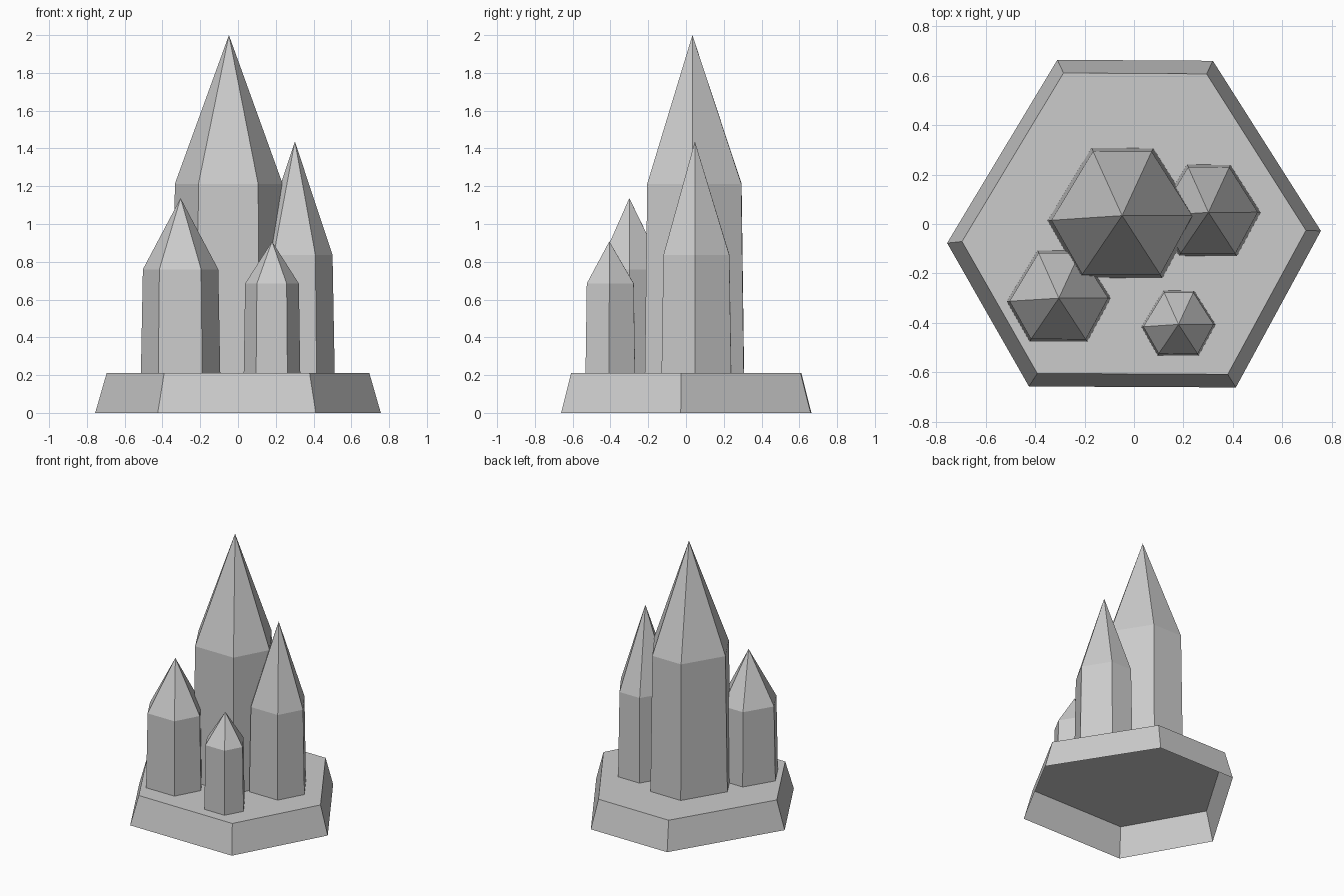
import bpy, bmesh

if "Cube" in bpy.data.objects:
    bpy.data.objects.remove(bpy.data.objects["Cube"])

# Shared slightly irregular hexagon outline, at base size
HEX = [(0.756, -0.028), (0.319, 0.66), (-0.31, 0.664),
       (-0.756, -0.077), (-0.425, -0.657), (0.412, -0.661)]


def hex_shell(name, centre, rings, apex=None):
    """Loft scaled hexagon rings (scale, z), open below, flat or pointed on top."""
    bm = bmesh.new()
    loops = [[bm.verts.new((centre[0] + x * s, centre[1] + y * s, z))
              for x, y in HEX] for s, z in rings]
    for low, high in zip(loops, loops[1:]):
        for i in range(6):
            j = (i + 1) % 6
            bm.faces.new((low[i], low[j], high[j], high[i]))
    if apex:
        tip = bm.verts.new(apex)
        for i in range(6):
            bm.faces.new((loops[-1][i], loops[-1][(i + 1) % 6], tip))
    else:
        bm.faces.new(loops[-1])
    mesh = bpy.data.meshes.new(name)
    bm.to_mesh(mesh)
    bm.free()
    obj = bpy.data.objects.new(name, mesh)
    bpy.context.collection.objects.link(obj)
    return obj


# Hollow tapered plinth
hex_shell("base", (0, 0), [(1.0, 0.0), (0.92, 0.21)])

# Crystals: name, centre, bottom scale, shoulder scale, shoulder z, tip
crystals = [
    ("main_crystal", (-0.049, 0.044), 0.397, 0.377, 1.213, (-0.048, 0.034, 2.0)),
    ("right_crystal", (0.301, 0.055), 0.279, 0.264, 0.836, (0.301, 0.047, 1.437)),
    ("left_crystal", (-0.304, -0.292), 0.278, 0.264, 0.76, (-0.304, -0.30, 1.137)),
    ("small_crystal", (0.18, -0.401), 0.198, 0.188, 0.685, (0.18, -0.406, 0.908)),
]
for name, centre, low, high, shoulder, tip in crystals:
    hex_shell(name, centre, [(low, 0.21), (high, shoulder)], tip)
